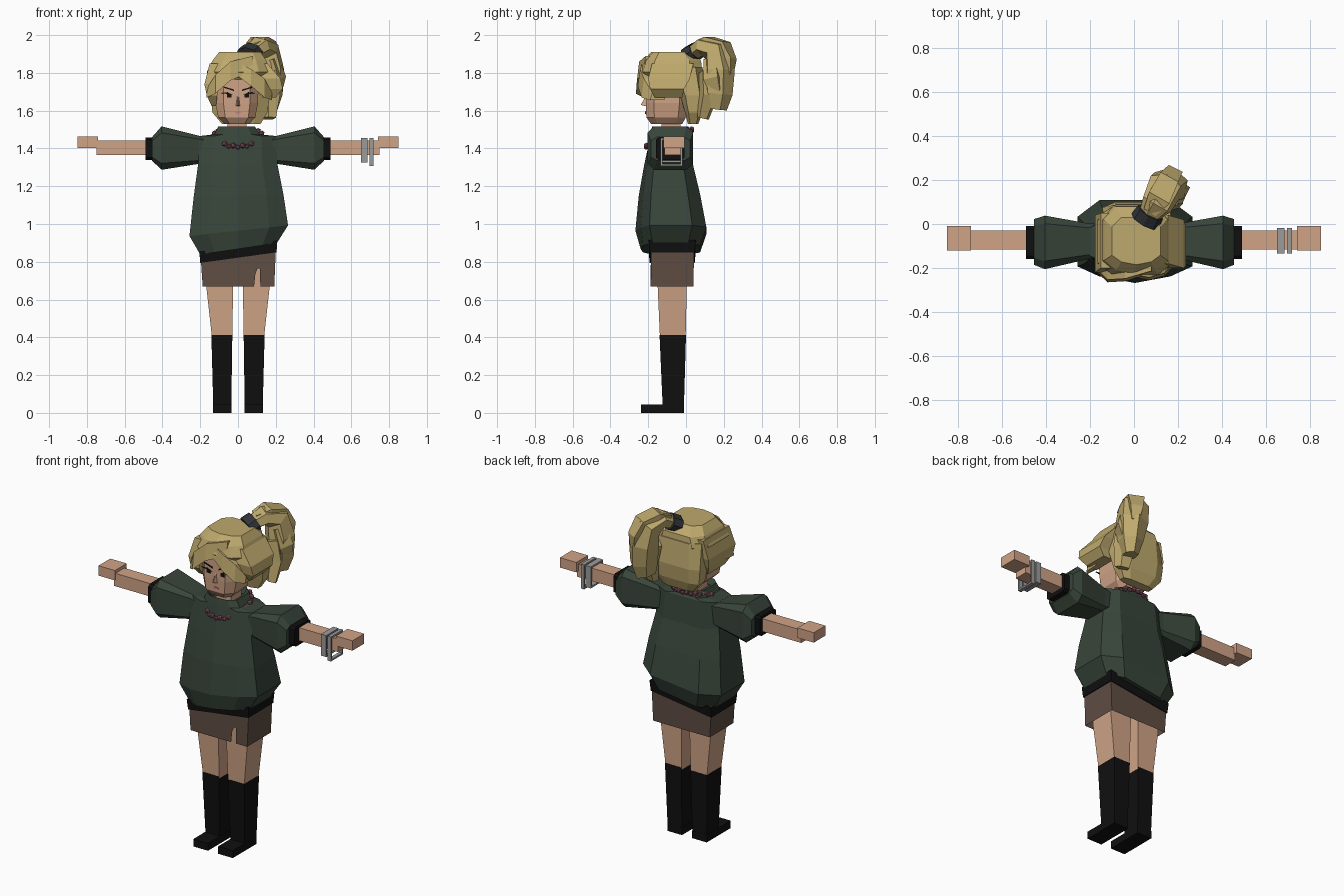
import bpy, bmesh, math
from mathutils import Vector

if "Cube" in bpy.data.objects:
    bpy.data.objects.remove(bpy.data.objects["Cube"])


def mat(name, r, g, b):
    m = bpy.data.materials.new(name)
    m.diffuse_color = (r, g, b, 1)
    m.use_nodes = True
    m.node_tree.nodes["Principled BSDF"].inputs["Base Color"].default_value = m.diffuse_color
    return m


SKIN = mat("skin", .63, .37, .24)
HAIR = mat("blonde hair", .52, .40, .155)
GREEN = mat("dark green knit", .040, .060, .042)
BLACK = mat("black", .005, .005, .005)
BROWN = mat("brown cloth", .115, .076, .056)
GREY = mat("grey metal", .33, .33, .33)
MAUVE = mat("mauve beads", .27, .09, .13)
SLATE = mat("slate band", .03, .033, .037)
PINK = mat("pink lips", .58, .22, .22)


def finish(name, bm, m):
    bmesh.ops.recalc_face_normals(bm, faces=bm.faces)
    me = bpy.data.meshes.new(name)
    bm.to_mesh(me)
    bm.free()
    me.materials.append(m)
    ob = bpy.data.objects.new(name, me)
    bpy.context.collection.objects.link(ob)
    return ob


def loft(name, rings, m, caps=True, closed=False):
    """Skin a list of equal-length point rings."""
    bm = bmesh.new()
    vs = [[bm.verts.new(p) for p in r] for r in rings]
    n = len(rings[0])
    pairs = list(zip(vs, vs[1:])) + ([(vs[-1], vs[0])] if closed else [])
    for a, b in pairs:
        for i in range(n):
            j = (i + 1) % n
            bm.faces.new((a[i], a[j], b[j], b[i]))
    if caps and not closed:
        bm.faces.new(vs[0])
        bm.faces.new(vs[-1])
    return finish(name, bm, m)


def rect(x0, x1, y0, y1, z, tilt=0):
    return [(x0, y0, z - tilt), (x1, y0, z + tilt), (x1, y1, z + tilt), (x0, y1, z - tilt)]


def box(name, x0, x1, y0, y1, z0, z1, m):
    return loft(name, [rect(x0, x1, y0, y1, z0), rect(x0, x1, y0, y1, z1)], m)


def body_ring(z, x0, x1, y0, y1, bulge=0.0, tilt=0.0):
    """Ten-sided horizontal section, with optional bulging front and sideways tilt."""
    c, h, d = (x0 + x1) / 2, (x1 - x0) / 2, y1 - y0
    prof = [(0, 0), (.62, bulge), (1, .2), (1, .8), (.62, 1),
            (0, 1), (-.62, 1), (-1, .8), (-1, .2), (-.62, bulge)]
    return [(c + u * h, y0 + v * d, z + u * tilt) for u, v in prof]


def sweep(name, stations, m, sides=6, turn=0.0):
    """Tapered lock: stations are (x, y, z, half width, half depth)."""
    pts = [Vector(s[:3]) for s in stations]
    side0 = Vector((.9, -.43, 0))
    rings = []
    for i, s in enumerate(stations):
        t = (pts[min(i + 1, len(pts) - 1)] - pts[max(i - 1, 0)]).normalized()
        side = (side0 - t * side0.dot(t)).normalized()
        up = t.cross(side)
        ring = []
        for k in range(sides):
            a = turn + math.tau * k / sides
            ring.append(pts[i] + side * math.cos(a) * s[3] + up * math.sin(a) * s[4])
        rings.append(ring)
    return loft(name, rings, m)


def bang(name, stations, m):
    """Fringe strip: stations are (x, y, z, half height)."""
    return loft(name, [[(x, y - .02, z - h), (x, y + .06, z - h * .8),
                        (x, y + .06, z + h), (x, y - .008, z + h)]
                       for x, y, z, h in stations], m)


# legs, boots, arms, sleeves: one per side
for s, side in ((-1, "left"), (1, "right")):
    def X(a, b):
        return min(s * a, s * b), max(s * a, s * b)

    loft("thigh_" + side, [rect(*X(.03, .138), -.138, -.002, .40),
                           rect(*X(.026, .168), -.15, .004, .67),
                           rect(*X(.022, .172), -.155, .006, .82)], SKIN)
    loft("boot_shaft_" + side, [rect(*X(.036, .13), -.122, -.012, 0),
                                rect(*X(.03, .141), -.14, 0, .412)], BLACK)
    box("boot_foot_" + side, *X(.034, .132), -.238, -.01, 0, .045, BLACK)
    box("forearm_" + side, *X(.45, .75), -.115, -.03, 1.365, 1.443, SKIN)
    box("hand_" + side, *X(.74, .85), -.12, -.008, 1.402, 1.462, SKIN)

    def arm_ring(x, y0, y1, z0, z1, c=.2):
        dy, dz = (y1 - y0) * c, (z1 - z0) * c
        return [(s * x, y, z) for y, z in
                ((y0 + dy, z0), (y1 - dy, z0), (y1, z0 + dz), (y1, z1 - dz),
                 (y1 - dy, z1), (y0 + dy, z1), (y0, z1 - dz), (y0, z0 + dz))]

    loft("sleeve_" + side, [arm_ring(.16, -.16, .0, 1.33, 1.455, .12),
                            arm_ring(.21, -.16, .003, 1.318, 1.468, .12),
                            arm_ring(.405, -.205, .038, 1.287, 1.517, .15),
                            arm_ring(.455, -.185, .022, 1.335, 1.46, .15)], GREEN)
    loft("cuff_" + side, [arm_ring(.445, -.16, -.008, 1.34, 1.458, .1),
                          arm_ring(.49, -.16, -.008, 1.34, 1.458, .1)], BLACK)

# square bangles on one wrist
for x0, x1, z0 in ((.65, .685, 1.325), (.695, .717, 1.307)):
    def sq(x, e):
        return [(x, -.135 + e, z0 + e), (x, -.018 - e, z0 + e),
                (x, -.018 - e, 1.455 - e), (x, -.135 + e, 1.455 - e)]
    loft("bangle", [sq(x0, 0), sq(x1, 0), sq(x1, .01), sq(x0, .01)], GREY, closed=True)

# skirt with a slit in the front panel
bm = bmesh.new()
lo = [bm.verts.new(p) for p in rect(-.187, .192, -.187, .04, .67)]
hi = [bm.verts.new(p) for p in rect(-.2, .2, -.185, .042, .86)]
slit = [bm.verts.new((x, -.187, z)) for x, z in
        ((.085, .67), (.092, .735), (.103, .765), (.117, .765), (.118, .67))]
bm.faces.new([lo[0]] + slit + [lo[1], hi[1], hi[0]])
for i in (1, 2, 3):
    j = (i + 1) % 4
    bm.faces.new((lo[i], lo[j], hi[j], hi[i]))
bm.faces.new(hi)
finish("skirt", bm, BROWN)

# sweater with slanted hem
loft("hem_band", [rect(-.2, .204, -.192, .046, .822, .028),
                  rect(-.205, .208, -.198, .052, .885, .03)], BLACK)
loft("sweater", [body_ring(.868, -.2, .205, -.24, .075, .04, .03),
                 body_ring(.965, -.257, .265, -.268, .108, .08, .028),
                 body_ring(1.15, -.235, .24, -.25, .075, .07, .01),
                 body_ring(1.31, -.212, .21, -.222, .038, .06),
                 body_ring(1.466, -.2, .198, -.188, .025, .03),
                 body_ring(1.475, -.125, .115, -.188, .018, .03),
                 body_ring(1.515, -.105, .09, -.18, .014, .03),
                 body_ring(1.485, -.085, .07, -.155, -.005, .03)], GREEN)

# bead necklace
for k in range(32):
    a = math.tau * k / 32
    f = (1 + math.cos(a)) / 2
    bm = bmesh.new()
    bmesh.ops.create_icosphere(bm, subdivisions=1, radius=.016 if k % 2 else .013)
    bmesh.ops.translate(bm, verts=bm.verts, vec=(
        .128 * math.sin(a), -.09 - .122 * math.cos(a),
        1.497 - .088 * f ** 1.5 + (.005 if k % 2 else -.003)))
    finish("bead", bm, MAUVE)

# neck and head
box("neck", -.055, .045, -.13, -.03, 1.46, 1.56, SKIN)
loft("head", [body_ring(1.53, -.07, .06, -.185, -.02),
              body_ring(1.565, -.105, .092, -.21, 0),
              body_ring(1.64, -.12, .106, -.213, .01),
              body_ring(1.80, -.12, .11, -.213, .01),
              body_ring(1.86, -.08, .08, -.17, -.02)], SKIN)
loft("nose", [[(-.013, -.205, 1.622), (.013, -.205, 1.622), (.004, -.205, 1.69), (-.004, -.205, 1.69)],
              [(-.004, -.24, 1.63), (.004, -.24, 1.63), (.002, -.236, 1.638), (-.002, -.236, 1.638)]], SKIN)


def plate(name, pts, m):
    loft(name, [[(x, -.209, z) for x, z in pts], [(x, -.2165, z) for x, z in pts]], m)


# facial details
for s in (-1, 1):
    plate("upper_lash", [(s * .025, 1.682), (s * .055, 1.698), (s * .095, 1.693), (s * .055, 1.688)], BLACK)
    plate("eye", [(s * .035, 1.67), (s * .058, 1.67), (s * .06, 1.692), (s * .035, 1.688)], BLACK)
    plate("eyebrow", [(s * .022, 1.712), (s * .075, 1.728), (s * .075, 1.721), (s * .022, 1.704)], BLACK)
plate("mouth", [(-.02, 1.59), (0, 1.583), (.02, 1.59), (0, 1.598)], PINK)

# hair cap, back and side masses
loft("hair_cap", [body_ring(1.765, -.15, .15, -.215, .07, .05),
                  body_ring(1.805, -.165, .175, -.245, .085, .05),
                  body_ring(1.865, -.135, .15, -.225, .08, .05),
                  body_ring(1.91, -.10, .12, -.185, .03, .06)], HAIR)
loft("hair_back", [body_ring(1.83, -.14, .165, -.10, .088),
                   body_ring(1.68, -.145, .17, -.03, .10),
                   body_ring(1.59, -.135, .155, -.005, .088),
                   body_ring(1.53, -.085, .12, .01, .065)], HAIR)
loft("left_side_lock", [rect(-.15, -.08, -.2, .05, 1.85),
                        rect(-.178, -.10, -.22, .04, 1.74),
                        rect(-.165, -.11, -.215, .02, 1.68),
                        rect(-.14, -.116, -.17, -.01, 1.625)], HAIR)
loft("right_side_lock", [rect(.08, .155, -.18, .04, 1.85),
                         rect(.10, .225, -.2, .02, 1.77),
                         rect(.115, .237, -.19, -.01, 1.715),
                         rect(.13, .20, -.165, -.02, 1.67)], HAIR)
bang("left_fringe", [(.08, -.205, 1.85, .04), (-.04, -.24, 1.81, .05),
                     (-.12, -.245, 1.74, .05), (-.168, -.20, 1.69, .022)], HAIR)
bang("right_fringe", [(-.01, -.22, 1.825, .035), (.07, -.235, 1.775, .045),
                      (.14, -.215, 1.72, .05), (.18, -.17, 1.675, .02)], HAIR)

# tied ponytail
sweep("hair_tie", [(.05, .012, 1.89, .07, .05), (.075, .055, 1.915, .065, .05)], SLATE, 8)
sweep("ponytail", [(.06, .03, 1.90, .045, .04), (.105, .09, 1.94, .075, .052),
                   (.14, .165, 1.915, .085, .075), (.16, .175, 1.81, .09, .085),
                   (.165, .165, 1.69, .07, .085), (.16, .155, 1.61, .045, .065)], HAIR, 6, .3)
sweep("ponytail_top", [(.075, .06, 1.94, .045, .03), (.115, .12, 1.97, .075, .03),
                       (.155, .2, 1.945, .065, .035), (.18, .232, 1.87, .05, .033),
                       (.185, .23, 1.79, .03, .02)], HAIR, 4, .785)
sweep("ponytail_inner", [(.14, .12, 1.80, .07, .05), (.165, .12, 1.68, .065, .05),
                         (.16, .09, 1.56, .045, .03)], HAIR, 5)
sweep("ponytail_outer", [(.17, .14, 1.87, .05, .05), (.205, .145, 1.77, .05, .06),
                         (.20, .165, 1.69, .03, .04)], HAIR, 4, .785)
